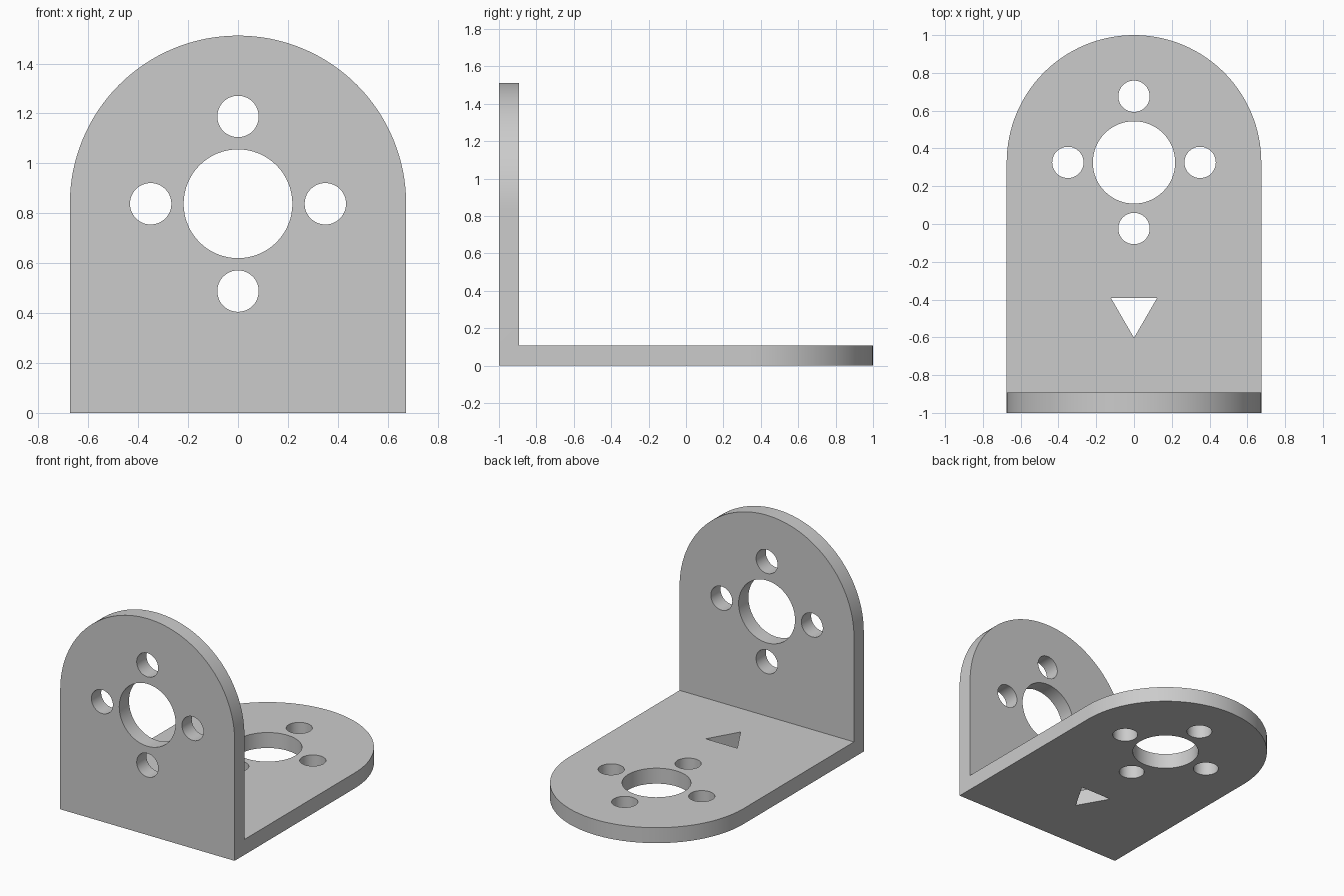
import bpy
import bmesh
from math import sin, cos, pi, radians
from mathutils import Vector

cube = bpy.data.objects.get("Cube")
if cube:
    bpy.data.objects.remove(cube, do_unlink=True)

HALF_WIDTH = 0.674
THICK = 0.108
BOLT_CIRCLE = 0.35


def arc(cx, cv, r, start, end, steps):
    return [(cx + r * cos(start + (end - start) * i / steps),
             cv + r * sin(start + (end - start) * i / steps)) for i in range(steps + 1)]


def circle(cx, cv, r, steps=64):
    return arc(cx, cv, r, 0, 2 * pi, steps)[:-1]


def add_plate(bm, centre, place, extra_holes=()):
    """Round-ended plate with a hub hole, four bolt holes and a mitred straight end."""
    outline = [(-HALF_WIDTH, 0), (HALF_WIDTH, 0)] + arc(0, centre, HALF_WIDTH, 0, pi, 64)
    loops = [outline, circle(0, centre, 0.218)]
    for k in range(4):
        a = k * pi / 2
        loops.append(circle(BOLT_CIRCLE * cos(a), centre + BOLT_CIRCLE * sin(a), 0.083, 48))
    loops += extra_holes

    plate = bmesh.new()
    for loop in loops:
        verts = [plate.verts.new((x, v, 0)) for x, v in loop]
        for a, b in zip(verts, verts[1:] + verts[:1]):
            plate.edges.new((a, b))
    bmesh.ops.triangle_fill(plate, use_beauty=True, edges=plate.edges[:], normal=(0, 0, 1))
    top = bmesh.ops.extrude_face_region(plate, geom=plate.faces[:], use_keep_orig=True)
    for v in top["geom"]:
        if isinstance(v, bmesh.types.BMVert):
            v.co.z = THICK
            if v.co.y < 1e-5:
                v.co.y = THICK  # mitre at the bend

    # Leave the mitre open and place the plate in the bracket
    mitre = [f for f in plate.faces if all(v.co.y < THICK + 1e-4 for v in f.verts)]
    bmesh.ops.delete(plate, geom=mitre, context='FACES_ONLY')
    for v in plate.verts:
        v.co = place(v.co)
    temp = bpy.data.meshes.new("temp")
    plate.to_mesh(temp)
    plate.free()
    bm.from_mesh(temp)
    bpy.data.meshes.remove(temp)


bm = bmesh.new()
# Base plate with the direction arrow, then the upright plate
arrow = [(-0.122, 0.608), (0, 0.397), (0.122, 0.608)]
add_plate(bm, 1.326, lambda c: Vector((c.x, c.y - 1, c.z)), [arrow])
add_plate(bm, 0.838, lambda c: Vector((c.x, c.z - 1, c.y)))
bmesh.ops.remove_doubles(bm, verts=bm.verts[:], dist=1e-4)
bmesh.ops.recalc_face_normals(bm, faces=bm.faces[:])

mesh = bpy.data.meshes.new("angle_bracket")
bm.to_mesh(mesh)
bm.free()
bracket = bpy.data.objects.new("angle_bracket", mesh)
bpy.context.collection.objects.link(bracket)

# Plain grey finish
grey = bpy.data.materials.new("plain_grey")
grey.use_nodes = True
grey.diffuse_color = (0.6, 0.6, 0.6, 1)
grey.node_tree.nodes["Principled BSDF"].inputs["Base Color"].default_value = (0.6, 0.6, 0.6, 1)
mesh.materials.append(grey)

bpy.ops.object.select_all(action='DESELECT')
bracket.select_set(True)
bpy.context.view_layer.objects.active = bracket
bpy.ops.object.shade_smooth_by_angle(angle=radians(30))
